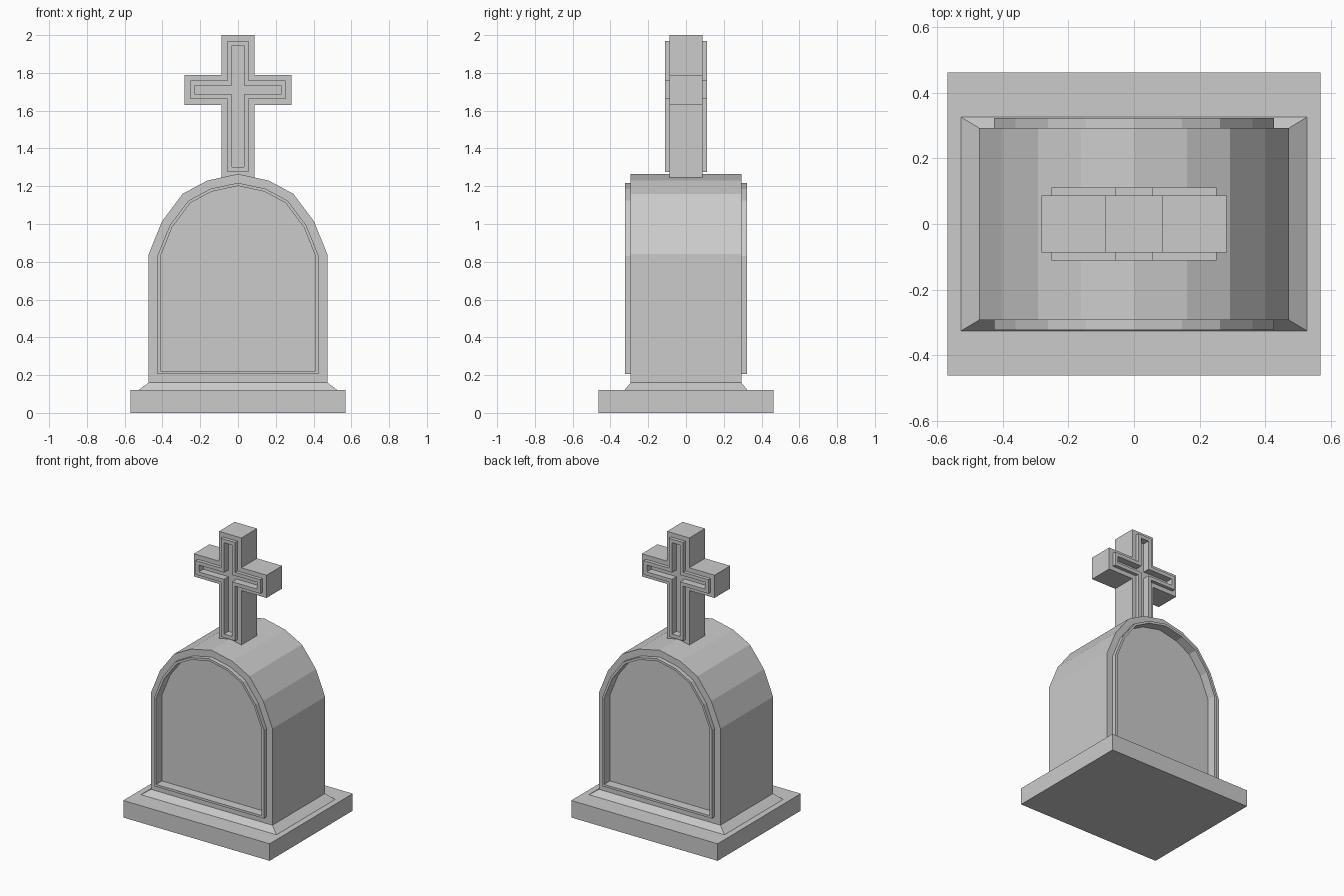
import bpy, bmesh
from mathutils import Vector

if "Cube" in bpy.data.objects:
    bpy.data.objects.remove(bpy.data.objects["Cube"])


def finish(bm, name):
    bmesh.ops.recalc_face_normals(bm, faces=bm.faces)
    mesh = bpy.data.meshes.new(name)
    bm.to_mesh(mesh)
    bm.free()
    obj = bpy.data.objects.new(name, mesh)
    bpy.context.collection.objects.link(obj)
    return obj


def tapered_block(name, bottom, top, z0, z1):
    """Block with (half x, half y) sizes at the bottom and the top."""
    bm = bmesh.new()
    bmesh.ops.create_cube(bm, size=2)
    for v in bm.verts:
        hx, hy = top if v.co.z > 0 else bottom
        v.co = (v.co.x * hx, v.co.y * hy, z1 if v.co.z > 0 else z0)
    return finish(bm, name)


def push(bm, face, dist):
    """Extrude one face straight along its normal."""
    n = face.normal.copy()
    new = bmesh.ops.extrude_discrete_faces(bm, faces=[face])["faces"][0]
    bmesh.ops.translate(bm, verts=new.verts[:], vec=n * dist)
    new.normal_update()
    return new


def framed_slab(name, half, depth, margin, raise_by, rim, recess):
    """Mirror a half outline, extrude it in y, add raised rim and recess on both faces."""
    outline = half + [(-x, z) for x, z in reversed(half) if x > 0]
    bm = bmesh.new()
    face = bm.faces.new([bm.verts.new((x, -depth, z)) for x, z in outline])
    ext = bmesh.ops.extrude_face_region(bm, geom=[face], use_keep_orig=True)["geom"]
    bmesh.ops.translate(bm, verts=[g for g in ext if isinstance(g, bmesh.types.BMVert)],
                        vec=Vector((0, 2 * depth, 0)))
    bmesh.ops.recalc_face_normals(bm, faces=bm.faces)
    bm.normal_update()
    for cap in [f for f in bm.faces if abs(f.normal.y) > 0.9]:
        bmesh.ops.inset_region(bm, faces=[cap], thickness=margin, use_even_offset=True)
        cap.normal_update()
        cap = push(bm, cap, raise_by)
        bmesh.ops.inset_region(bm, faces=[cap], thickness=rim, use_even_offset=True)
        cap.normal_update()
        push(bm, cap, -recess)
    return finish(bm, name)


# Stepped base
tapered_block("base_slab", (0.57, 0.462), (0.57, 0.462), 0, 0.12)
tapered_block("sloped_footing", (0.528, 0.326), (0.473, 0.293), 0.12, 0.16)

# Arched stone with framed, recessed panels front and back
arch = [(0.473, 0.16), (0.473, 0.84), (0.402, 1.015), (0.293, 1.16), (0.162, 1.23), (0, 1.265)]
framed_slab("arched_stone", arch, 0.293, 0.046, 0.03, 0.016, 0.065)

# Cross with raised border and groove
cross = [(0.087, 1.245), (0.087, 1.63), (0.283, 1.63), (0.283, 1.79), (0.087, 1.79), (0.087, 2.0)]
framed_slab("cross", cross, 0.087, 0.031, 0.024, 0.025, 0.05)
